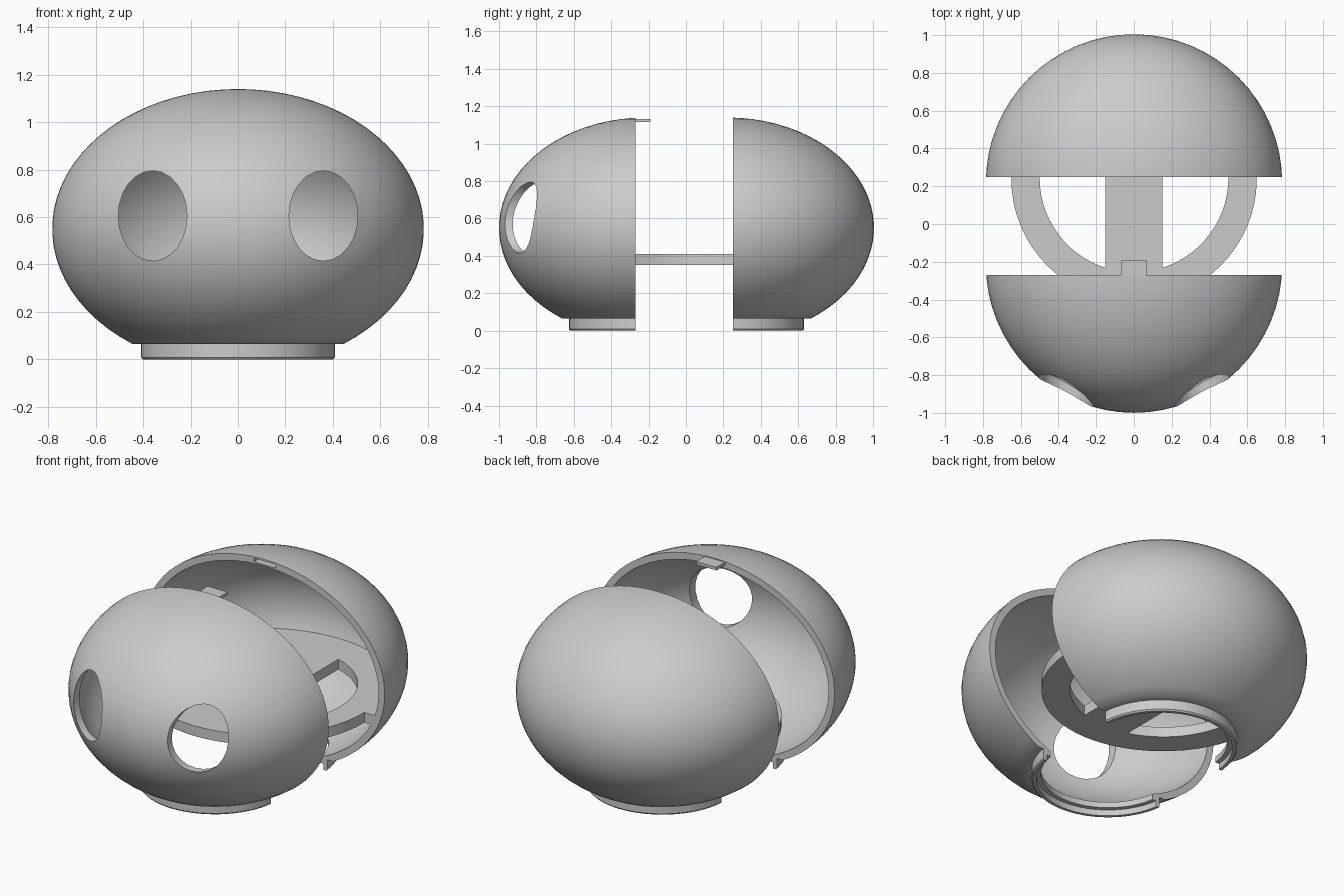
import bpy, bmesh, math
from mathutils import Vector

if "Cube" in bpy.data.objects:
    bpy.data.objects.remove(bpy.data.objects["Cube"])

grey = bpy.data.materials.new("plain grey")
grey.diffuse_color = (0.6, 0.6, 0.6, 1)
grey.use_nodes = True
grey.node_tree.nodes["Principled BSDF"].inputs["Base Color"].default_value = grey.diffuse_color

RX, RZ, ZC, WALL = 0.785, 0.59, 0.55, 0.04   # egg radii, centre height, wall


def finish(bm, name):
    bmesh.ops.recalc_face_normals(bm, faces=bm.faces[:])
    me = bpy.data.meshes.new(name)
    bm.to_mesh(me)
    bm.free()
    me.materials.append(grey)
    ob = bpy.data.objects.new(name, me)
    bpy.context.collection.objects.link(ob)
    return ob


def prism(name, pts, lo, hi, axis='Z'):
    """Extrude a 2D outline along Z, or along Y (outline then is x, z)."""
    bm = bmesh.new()
    to3 = (lambda p: (p[0], p[1], lo)) if axis == 'Z' else (lambda p: (p[0], lo, p[1]))
    f = bm.faces.new([bm.verts.new(to3(p)) for p in pts])
    ext = bmesh.ops.extrude_face_region(bm, geom=[f])['geom']
    step = Vector((0, 0, hi - lo) if axis == 'Z' else (0, hi - lo, 0))
    bmesh.ops.translate(bm, vec=step, verts=[v for v in ext if isinstance(v, bmesh.types.BMVert)])
    return finish(bm, name)


def box(name, x0, x1, y0, y1, z0, z1):
    return prism(name, [(x0, y0), (x1, y0), (x1, y1), (x0, y1)], z0, z1)


def arc(cx, cy, rx, ry, a0, a1, n):
    return [(cx + rx * math.cos(a0 + (a1 - a0) * i / n),
             cy + ry * math.sin(a0 + (a1 - a0) * i / n)) for i in range(n + 1)]


def cut(ob, cutter):
    m = ob.modifiers.new("cut", 'BOOLEAN')
    m.operation, m.solver, m.object = 'DIFFERENCE', 'EXACT', cutter
    bpy.context.view_layer.objects.active = ob
    bpy.ops.object.modifier_apply(modifier=m.name)
    bpy.data.objects.remove(cutter)


def smooth(ob):
    bpy.ops.object.select_all(action='DESELECT')
    ob.select_set(True)
    bpy.context.view_layer.objects.active = ob
    bpy.ops.object.shade_smooth_by_angle(angle=math.radians(30))


def shell(name, yc, ycut, side):
    """Hollow egg with a stepped foot collar, cut to one half."""
    r0 = 0.36                                   # bottom opening
    a_out = -math.asin((ZC - 0.065) / RZ)
    a_in = -math.acos(r0 / (RX - WALL))
    prof = arc(0, ZC, RX, RZ, math.pi / 2, a_out, 30)
    prof += [(0.41, 0.065), (0.41, 0.008), (0.403, 0), (0.385, 0), (0.385, 0.035), (r0, 0.035)]
    prof += arc(0, ZC, RX - WALL, RZ - WALL, a_in, math.pi / 2, 30)
    bm = bmesh.new()
    vs = [bm.verts.new((max(r, 0), 0, z)) for r, z in prof]
    es = [bm.edges.new(p) for p in zip(vs, vs[1:])]
    bmesh.ops.spin(bm, geom=vs + es, cent=(0, 0, 0), axis=(0, 0, 1),
                   angle=2 * math.pi, steps=64, use_duplicate=False)
    bmesh.ops.remove_doubles(bm, verts=bm.verts[:], dist=1e-4)
    bmesh.ops.translate(bm, vec=(0, yc, 0), verts=bm.verts[:])
    bmesh.ops.bisect_plane(bm, geom=bm.verts[:] + bm.edges[:] + bm.faces[:], dist=1e-5,
                           plane_co=(0, ycut, 0), plane_no=(0, -side, 0), clear_outer=True)
    bmesh.ops.edgeloop_fill(bm, edges=[e for e in bm.edges if e.is_boundary])
    return finish(bm, name)


# Front shell with two oval eye openings
front = shell("front_shell", -0.215, -0.27, -1)
for s in (-1, 1):
    cut(front, prism("eye_cutter", arc(s * 0.36, 0.605, 0.145, 0.19, 0, 2 * math.pi * 23 / 24, 23),
                     -1.2, -0.5, 'Y'))
smooth(front)

# Back shell with the slot for the locking tab
back = shell("back_shell", 0.22, 0.25, 1)
cut(back, box("slot_cutter", -0.07, 0.07, 0.2, 0.34, 1.108, 1.128))
smooth(back)

# Locking tab on top of the front shell
box("locking_tab", -0.065, 0.065, -0.31, -0.19, 1.115, 1.133)

# Inner platform: wide behind the split, narrower in front, two D-shaped holes
outline = arc(0, 0.24, 0.65, 0.65, math.pi, 2 * math.pi, 32)
outline[0], outline[-1] = (-0.65, 0.25), (0.65, 0.25)
outline += arc(0, 0.22, 0.724, 0.724, 0.0415, math.pi - 0.0415, 40)
platform = prism("platform", outline, 0.35, 0.41)
half = math.acos(0.15 / 0.5)
for mid in (0, math.pi):
    cut(platform, prism("hole_cutter", arc(0, 0.245, 0.5, 0.5, mid - half, mid + half, 28), 0.3, 0.5))
smooth(platform)
